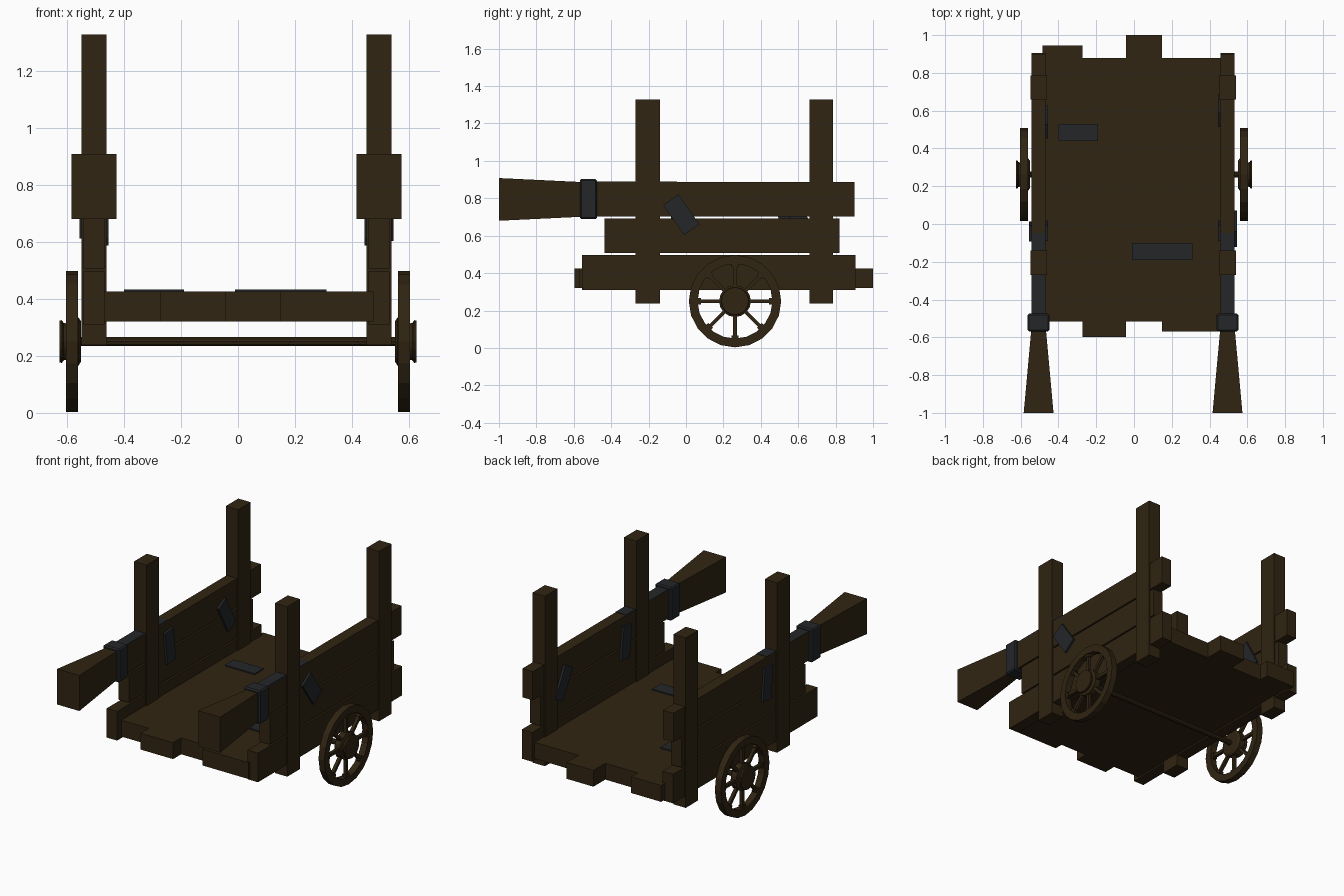
import bpy, bmesh, math
from mathutils import Matrix, Vector

if "Cube" in bpy.data.objects:
    bpy.data.objects.remove(bpy.data.objects["Cube"])

def material(name, rgb):
    m = bpy.data.materials.new(name)
    m.diffuse_color = (*rgb, 1)
    m.use_nodes = True
    m.node_tree.nodes["Principled BSDF"].inputs["Base Color"].default_value = m.diffuse_color
    return m

WOOD = material("dark wood", (0.030, 0.018, 0.006))
IRON = material("blue grey iron", (0.017, 0.019, 0.022))

def finish(name, bm, mat):
    bmesh.ops.recalc_face_normals(bm, faces=bm.faces)
    me = bpy.data.meshes.new(name)
    bm.to_mesh(me)
    bm.free()
    me.materials.append(mat)
    ob = bpy.data.objects.new(name, me)
    bpy.context.collection.objects.link(ob)
    return ob

def add_box(bm, x, y, z, matrix=Matrix()):
    c = Vector(((x[0]+x[1])/2, (y[0]+y[1])/2, (z[0]+z[1])/2))
    size = Matrix.Diagonal((x[1]-x[0], y[1]-y[0], z[1]-z[0], 1))
    return bmesh.ops.create_cube(bm, size=1, matrix=matrix @ Matrix.Translation(c) @ size)["verts"]

def box(name, x, y, z, mat=WOOD, matrix=Matrix()):
    bm = bmesh.new()
    add_box(bm, x, y, z, matrix)
    return finish(name, bm, mat)

def lathe(bm, profile, matrix, n=16, closed=False):
    # profile of (x, radius) points turned about the x axis
    rings = [[bm.verts.new(matrix @ Vector((x, r*math.cos(2*math.pi*i/n), r*math.sin(2*math.pi*i/n))))
              for i in range(n)] for x, r in profile]
    pairs = list(zip(rings, rings[1:]))
    if closed:
        pairs.append((rings[-1], rings[0]))
    else:
        bm.faces.new(rings[0])
        bm.faces.new(rings[-1])
    for a, b in pairs:
        for i in range(n):
            j = (i+1) % n
            bm.faces.new((a[i], a[j], b[j], b[i]))

# Floor boards of uneven length
for x0, x1, y0, y1 in ((-.485, -.273, -.515, .945), (-.273, -.043, -.597, .88),
                       (-.043, .148, -.515, 1.0), (.148, .475, -.57, .88)):
    box("floor_board", (x0, x1), (y0, y1), (.32, .425))
box("floor_patch_rear", (-.40, -.19), (.44, .53), (.42, .433), IRON)
box("floor_patch_front", (-.01, .31), (-.19, -.10), (.42, .433), IRON)

# Axle
bm = bmesh.new()
lathe(bm, [(-.58, .017), (.58, .017)], Matrix.Translation((0, .262, .25)), 10)
finish("axle", bm, WOOD)

def patch(name, x, y, z, lean, width=.085, length=.21):
    m = Matrix.Translation((x, y, z)) @ Matrix.Rotation(lean, 4, 'X')
    box(name, (-.01, .01), (-width/2, width/2), (-length/2, length/2), IRON, m)

for s in (-1, 1):
    cx = s*.5 - .005
    px = (cx-.037, cx+.037)
    # Side planks and posts
    box("lower_side_plank", px, (-.557, .905), (.31, .497))
    box("middle_side_plank", px, (-.437, .82), (.507, .692))
    box("upper_side_plank", px, (-.55, .90), (.702, .886))
    for y0, y1 in ((-.27, -.14), (.66, .787)):
        box("post", (cx-.044, cx+.044), (y0, y1), (.238, 1.328))

    # Flared handle
    bm = bmesh.new()
    for v in add_box(bm, px, (-1, -.54), (.702, .886)):
        if v.co.y < -.9:
            v.co.x = cx + (.079 if v.co.x > cx else -.079)
            v.co.z = .908 if v.co.z > .8 else .68
    finish("handle", bm, WOOD)

    # Iron handle band and strip along the top edge
    band = box("handle_band", (cx-.058, cx+.058), (-.568, -.475), (.688, .902), IRON)
    bev = band.modifiers.new("bevel", 'BEVEL')
    bev.width = .008
    box("top_strip", px, (-.5, -.047), (.88, .889), IRON)

    # Iron patches on the walls
    inner, outer = cx - s*.041, cx + s*.041
    patch("inner_front_patch", inner, -.035, .72, .12)
    patch("inner_rear_patch", inner, .54 if s < 0 else .60, .70, .5)
    if s > 0:
        patch("outer_patch", outer, -.025, .712, .61, .10, .195)
    else:
        patch("outer_patch", outer, -.04, .72, .1)

    # Wheel: rim, spokes with sockets, and flared hub
    m = Matrix.Translation((0, .262, .25)) @ Matrix.Diagonal((s, 1, 1, 1))
    bm = bmesh.new()
    lathe(bm, [(.561, .2), (.561, .247), (.603, .247), (.603, .2)], m, 20, True)
    finish("wheel_rim", bm, WOOD)
    bm = bmesh.new()
    for k in range(8):
        r = m @ Matrix.Rotation(k*math.pi/4, 4, 'X')
        add_box(bm, (.572, .592), (-.010, .010), (.05, .21), r)
        add_box(bm, (.568, .596), (-.018, .018), (.183, .205), r)
    finish("wheel_spokes", bm, WOOD)
    bm = bmesh.new()
    lathe(bm, [(.55, .07), (.56, .085), (.598, .085), (.604, .064),
               (.612, .066), (.618, .075), (.626, .073), (.626, .06)], m, 16)
    finish("wheel_hub", bm, WOOD)
